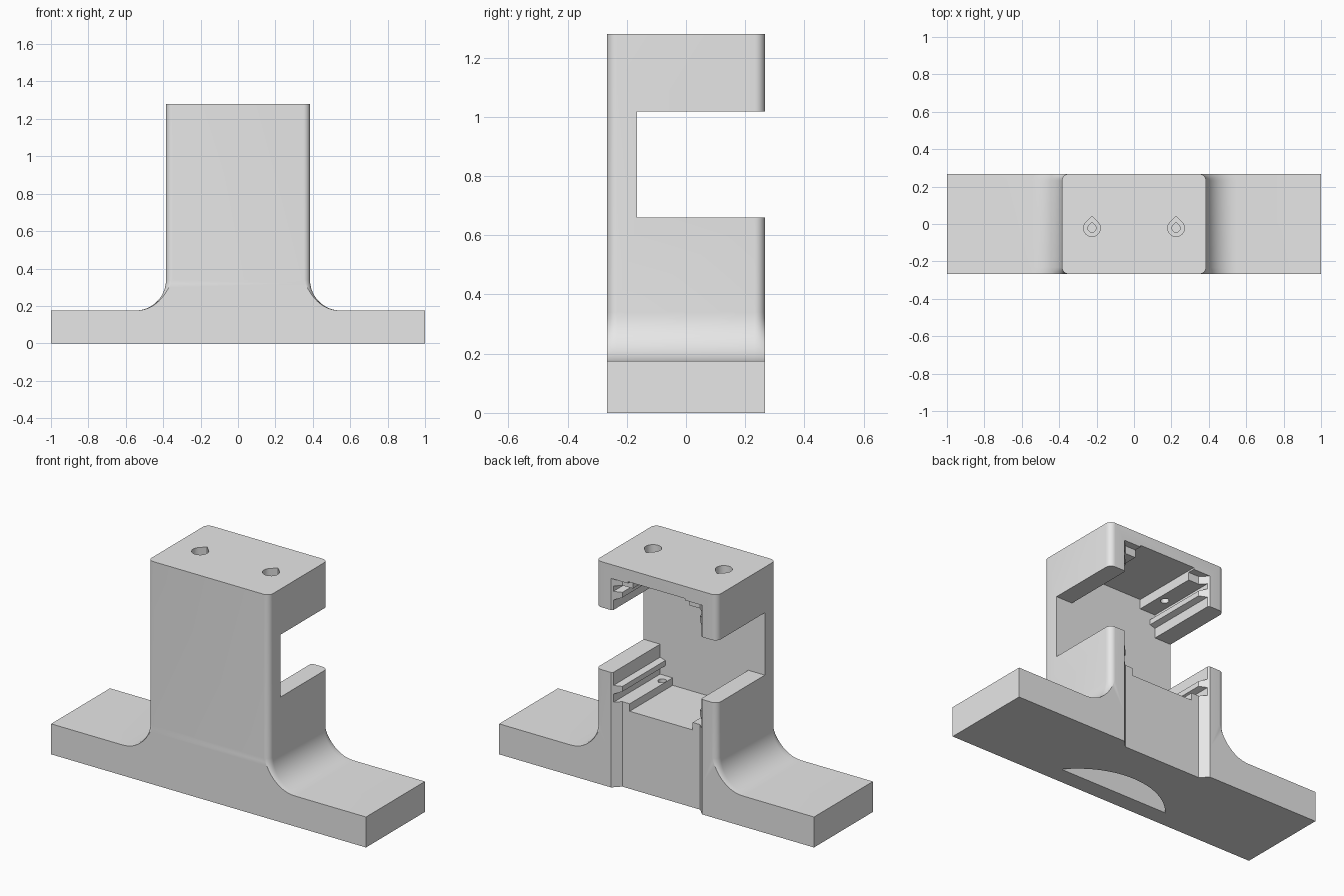
import bpy, bmesh
from math import sin, cos, pi, sqrt, asin

cube = bpy.data.objects.get("Cube")
if cube:
    bpy.data.objects.remove(cube, do_unlink=True)

DEPTH = 0.267          # half depth of the whole bracket
HALF_W = 0.385         # half width of the tower
HEIGHT = 1.28
BASE_H = 0.175
FILLET = 0.165
FRONT_WALL = -0.165    # inner face of the front wall
MOUTH_Y = 0.225        # depth of the recess in the back

grey = bpy.data.materials.new("plain grey")
grey.use_nodes = True
grey.diffuse_color = (0.8, 0.8, 0.8, 1)
grey.node_tree.nodes["Principled BSDF"].inputs["Base Color"].default_value = (0.8, 0.8, 0.8, 1)


def loft(name, rings):
    """Closed solid through a stack of equal-length rings."""
    bm = bmesh.new()
    loops = [[bm.verts.new(p) for p in ring] for ring in rings]
    n = len(loops[0])
    for a, b in zip(loops, loops[1:]):
        for i in range(n):
            j = (i + 1) % n
            bm.faces.new((a[i], a[j], b[j], b[i]))
    bm.faces.new(loops[0][::-1])
    bm.faces.new(loops[-1])
    bmesh.ops.recalc_face_normals(bm, faces=bm.faces)
    mesh = bpy.data.meshes.new(name)
    bm.to_mesh(mesh)
    bm.free()
    mesh.materials.append(grey)
    ob = bpy.data.objects.new(name, mesh)
    bpy.context.collection.objects.link(ob)
    return ob


def prism_z(name, pts, z0, z1):
    return loft(name, [[(x, y, z) for x, y in pts] for z in (z0, z1)])


def prism_y(name, pts, y0, y1):
    return loft(name, [[(x, y, z) for x, z in pts] for y in (y0, y1)])


def box(name, x0, x1, y0, y1, z0, z1):
    return prism_z(name, [(x0, y0), (x1, y0), (x1, y1), (x0, y1)], z0, z1)


def combine(target, other, operation):
    mod = target.modifiers.new(operation.lower(), "BOOLEAN")
    mod.operation = operation
    mod.solver = "EXACT"
    mod.object = other
    bpy.context.view_layer.objects.active = target
    bpy.ops.object.modifier_apply(modifier=mod.name)
    bpy.data.objects.remove(other, do_unlink=True)


def rounded_rect(grow, z, r=0.035, steps=8):
    ring = []
    for k, (sx, sy) in enumerate([(1, 1), (-1, 1), (-1, -1), (1, -1)]):
        for i in range(steps + 1):
            t = (k + i / steps) * pi / 2
            ring.append((sx * (HALF_W - r) + (r + grow) * cos(t),
                         sy * (DEPTH - r) + (r + grow) * sin(t), z))
    return ring


def teardrop(cx, cy, r, steps=20):
    """Circle with a pointed tip toward the back."""
    pts = [(cx, cy + r * sqrt(2))]
    for i in range(steps + 1):
        t = pi * 0.75 + 1.5 * pi * i / steps
        pts.append((cx + r * cos(t), cy + r * sin(t)))
    return pts


# Tower with a flared foot, trimmed to the depth of the base
rings = [rounded_rect(FILLET, 0.05)]
for i in range(13):
    t = i / 12 * pi / 2
    rings.append(rounded_rect(FILLET * (1 - sin(t)), BASE_H + FILLET * (1 - cos(t))))
rings.append(rounded_rect(0, HEIGHT))
body = loft("bracket_body", rings)
combine(body, box("trim", -1.2, 1.2, -DEPTH, DEPTH, -1, 2), "INTERSECT")

# Base bar
combine(body, box("base", -1, 1, -DEPTH, DEPTH, 0, BASE_H), "UNION")

# Window open through both sides and the back
combine(body, box("window", -1, 1, FRONT_WALL, 0.5, 0.66, 1.018), "DIFFERENCE")

# Cavity with a stepped floor and ceiling and a rib along each side
right = [(0.2, 0.445), (0.2, 0.488), (0.28, 0.488), (0.28, 0.535),
         (0.247, 0.545), (0.247, 0.575), (0.28, 0.585),
         (0.28, 1.075), (0.247, 1.085), (0.247, 1.115), (0.28, 1.125),
         (0.28, 1.155), (0.18, 1.155), (0.18, 1.21)]
profile = right + [(-x, z) for x, z in reversed(right)]
combine(body, prism_y("cavity", profile, FRONT_WALL, 0.5), "DIFFERENCE")

# Shallow recess with chamfered sides down the back
slope = 0.5 - MOUTH_Y
mouth = [(-0.247, MOUTH_Y), (0.247, MOUTH_Y), (0.247 + slope, 0.5), (-0.247 - slope, 0.5)]
combine(body, prism_z("mouth", mouth, -0.1, 1.2), "DIFFERENCE")

# Pocket under the base, a flat-sided circle segment
radius = 0.453
half = asin(0.35 / radius)
arc = [(radius * sin(a), -radius + radius * cos(a))
       for a in (half * (1 - i / 12) for i in range(25))]
combine(body, prism_z("pocket", arc, -0.1, 0.25), "DIFFERENCE")

# Screw holes: wide counterbore and narrow bore above, small bore in the floor
for side in (-1, 1):
    x = side * 0.225
    for r, y, z0, z1 in ((0.045, -0.022, 1.22, 1.4),
                         (0.022, -0.022, 1.1, 1.3),
                         (0.022, -0.105, 0.2, 0.52)):
        combine(body, prism_z("bore", teardrop(x, y, r), z0, z1), "DIFFERENCE")

bpy.ops.object.select_all(action="DESELECT")
body.select_set(True)
bpy.context.view_layer.objects.active = body
bpy.ops.object.shade_smooth_by_angle(angle=0.5)
